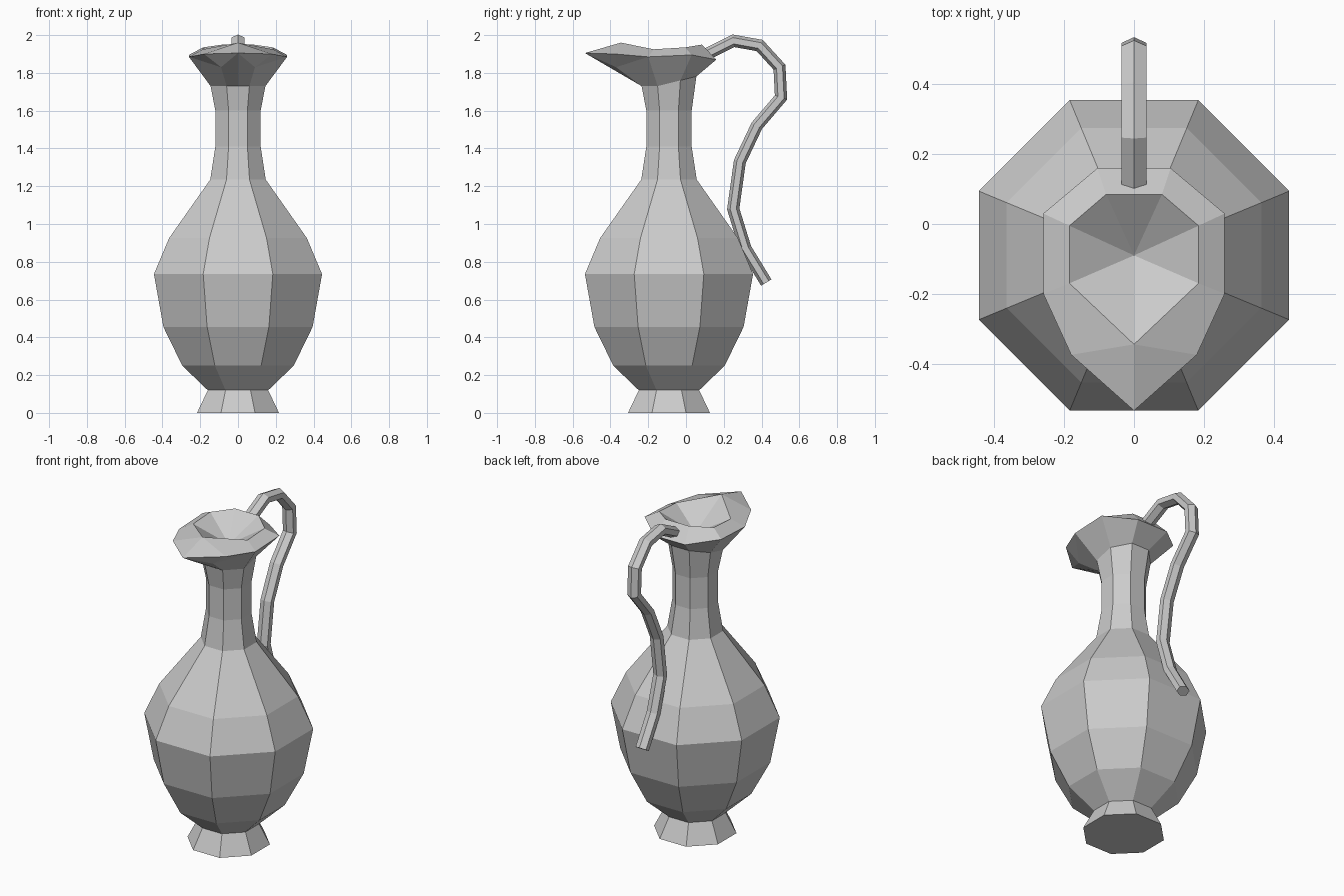
import bpy, bmesh, math
from mathutils import Vector

cube = bpy.data.objects.get("Cube")
if cube:
    bpy.data.objects.remove(cube, do_unlink=True)

clay = bpy.data.materials.new("grey clay")
clay.use_nodes = True
clay.diffuse_color = (0.6, 0.6, 0.6, 1)
clay.node_tree.nodes["Principled BSDF"].inputs["Base Color"].default_value = (0.6, 0.6, 0.6, 1)

AXIS_Y = -0.09  # vessel axis, set forward to balance the handle


def add_object(name, bm):
    bmesh.ops.recalc_face_normals(bm, faces=bm.faces)
    mesh = bpy.data.meshes.new(name)
    bm.to_mesh(mesh)
    bm.free()
    mesh.materials.append(clay)
    obj = bpy.data.objects.new(name, mesh)
    bpy.context.collection.objects.link(obj)
    return obj


def bridge(bm, rings):
    for low, high in zip(rings, rings[1:]):
        for i in range(len(low)):
            j = (i + 1) % len(low)
            bm.faces.new((low[i], low[j], high[j], high[i]))


# Vessel: octagonal foot, belly and neck from (flat radius, height) pairs
profile = [(.217, 0), (.16, .12), (.295, .25), (.395, .455), (.445, .735),
           (.365, .925), (.147, 1.235), (.12, 1.41), (.12, 1.6), (.145, 1.73)]
bm = bmesh.new()
rings = []
for radius, z in profile:
    corner = radius / math.cos(math.pi / 8)
    angles = [math.pi / 8 + k * math.pi / 4 for k in range(8)]
    rings.append([bm.verts.new((corner * math.cos(a), AXIS_Y + corner * math.sin(a), z))
                  for a in angles])
for v in rings[-1]:  # the neck rises toward the handle
    v.co.z += max(0, (v.co.y - AXIS_Y + .06) * .25)
neck_edge = [v.co.copy() for v in rings[-1]]
bridge(bm, rings)
bm.faces.new(rings[0])
add_object("vessel_body", bm)

# Pouring lip: right half, mirrored across the middle
back, side_back, side_front, front = neck_edge[1], neck_edge[0], neck_edge[7], neck_edge[6]
points = {
    "neck_back_mid": (0, back.y, back.z), "neck_back": back, "neck_side_back": side_back,
    "neck_side_front": side_front, "neck_front": front, "neck_front_mid": (0, front.y, front.z),
    "rim_back_mid": (0, .16, 1.87), "rim_back": (.105, .16, 1.87),
    "rim_side_back": (.26, .03, 1.895), "rim_side_front": (.26, -.2, 1.885),
    "rim_front": (.18, -.375, 1.9), "tip": (0, -.535, 1.905), "throat": (.09, -.37, 1.83),
    "in_back_mid": (0, .085, 1.95), "in_back": (.08, .085, 1.95),
    "in_side_back": (.185, -.005, 1.935), "in_side_front": (.185, -.17, 1.925),
    "in_tip": (0, -.345, 1.96), "well": (0, AXIS_Y, 1.82),
}
faces = [
    "neck_back_mid neck_back rim_back rim_back_mid",
    "neck_back neck_side_back rim_side_back rim_back",
    "neck_side_back neck_side_front rim_side_front rim_side_back",
    "neck_side_front neck_front throat rim_side_front",
    "throat rim_front rim_side_front", "throat tip rim_front",
    "neck_front neck_front_mid tip throat",
    "rim_back_mid rim_back in_back in_back_mid",
    "rim_back rim_side_back in_side_back in_back",
    "rim_side_back rim_side_front in_side_front in_side_back",
    "rim_side_front rim_front in_tip in_side_front", "rim_front tip in_tip",
    "in_back_mid in_back well", "in_back in_side_back well",
    "in_side_back in_side_front well", "in_side_front in_tip well",
]
bm = bmesh.new()
verts = {name: bm.verts.new(co) for name, co in points.items()}
for face in faces:
    bm.faces.new([verts[name] for name in face.split()])
lip = add_object("pouring_lip", bm)
lip.modifiers.new("mirror", "MIRROR").use_clip = True

# Handle: hexagonal bar swept along a bent path in the middle plane
path = [Vector((0, y, z)) for y, z in
        [(.11, 1.9), (.25, 1.97), (.39, 1.945), (.495, 1.83), (.503, 1.67), (.375, 1.52),
         (.285, 1.33), (.25, 1.08), (.315, .87), (.425, .69)]]
bm = bmesh.new()
rings = []
for i, p in enumerate(path):
    before = (p - path[i - 1]).normalized() if i else (path[1] - p).normalized()
    after = (path[i + 1] - p).normalized() if i < len(path) - 1 else before
    tangent = (before + after).normalized()
    outward = Vector((0, -tangent.z, tangent.y)) / max(.8, tangent.dot(after))
    rings.append([bm.verts.new(p + Vector((.041 * math.sin(a), 0, 0)) + outward * .032 * math.cos(a))
                  for a in [k * math.pi / 3 for k in range(6)]])
bridge(bm, rings)
bm.faces.new(rings[0])
bm.faces.new(rings[-1])
add_object("handle", bm)
